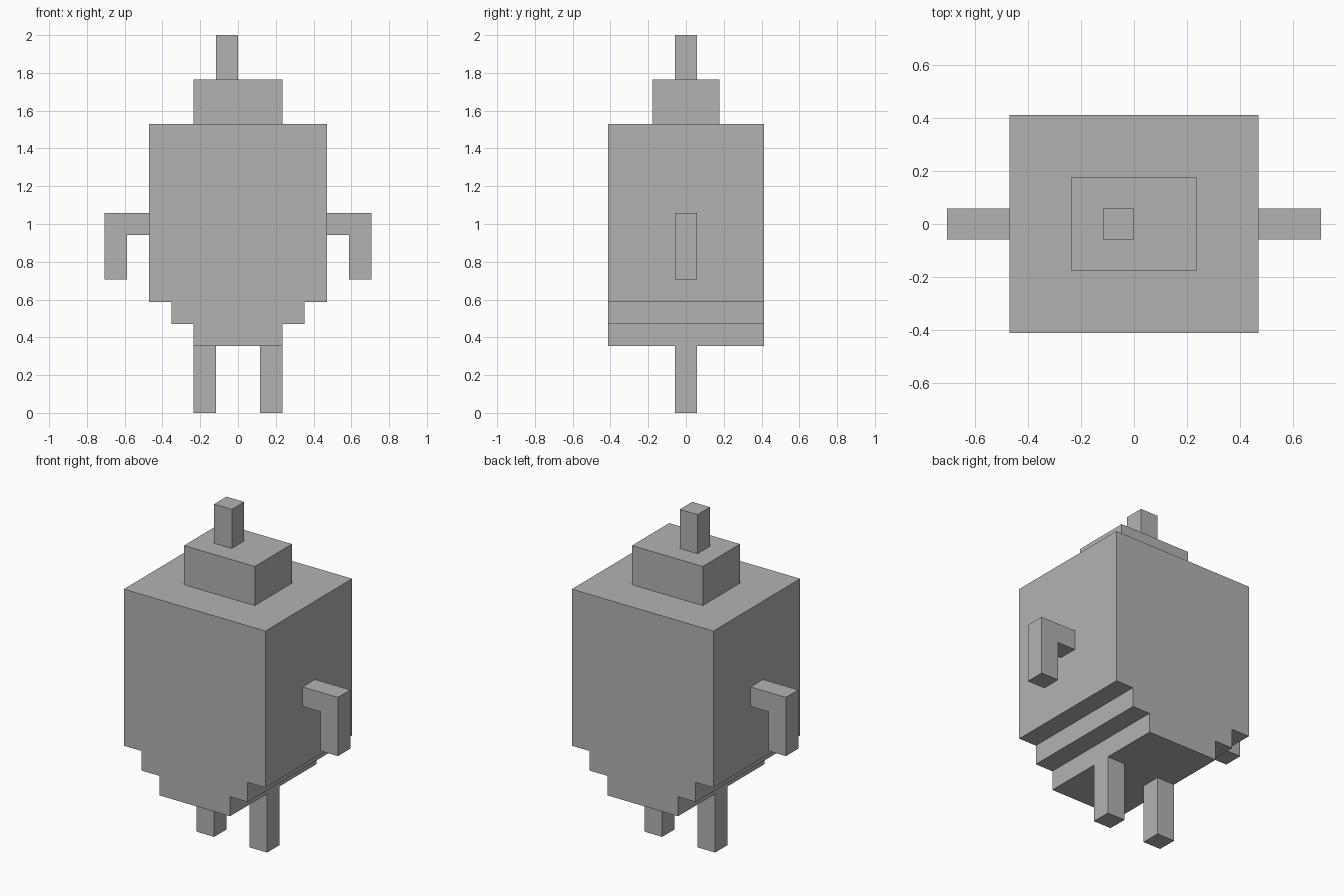
import bpy
import bmesh

U = 2 / 17  # one block unit

cube = bpy.data.objects.get("Cube")
if cube:
    bpy.data.objects.remove(cube, do_unlink=True)

grey = bpy.data.materials.new("plain_grey")
grey.use_nodes = True
grey.diffuse_color = (0.45, 0.45, 0.45, 1)
grey.node_tree.nodes["Principled BSDF"].inputs["Base Color"].default_value = grey.diffuse_color


def extrude_profile(name, profile, depth):
    """Flat-sided solid from an (x, z) outline, centred on y = 0."""
    bm = bmesh.new()
    face = bm.faces.new([bm.verts.new((x * U, -depth / 2 * U, z * U)) for x, z in profile])
    side = bmesh.ops.extrude_face_region(bm, geom=[face])["geom"]
    verts = [v for v in side if isinstance(v, bmesh.types.BMVert)]
    bmesh.ops.translate(bm, verts=verts, vec=(0, depth * U, 0))
    bmesh.ops.recalc_face_normals(bm, faces=bm.faces)
    mesh = bpy.data.meshes.new(name)
    bm.to_mesh(mesh)
    bm.free()
    mesh.materials.append(grey)
    obj = bpy.data.objects.new(name, mesh)
    bpy.context.collection.objects.link(obj)
    return obj


def block(name, x0, x1, z0, z1, depth):
    return extrude_profile(name, [(x0, z0), (x1, z0), (x1, z1), (x0, z1)], depth)


# Body with a stepped underside
half = [(2, 3), (2, 4), (3, 4), (3, 5), (4, 5), (4, 13)]
extrude_profile("body", half + [(-x, z) for x, z in reversed(half)], 7)

# Head and off-centre stalk
block("head", -2, 2, 13, 15, 3)
block("head_stalk", -1, 0, 15, 17, 1)

# Bent arms and straight legs
arm = [(4, 8), (5, 8), (5, 6), (6, 6), (6, 9), (4, 9)]
for side, s in (("left", 1), ("right", -1)):
    extrude_profile(side + "_arm", [(s * x, z) for x, z in arm], 1)
    block(side + "_leg", s, s * 2, 0, 3, 1)
